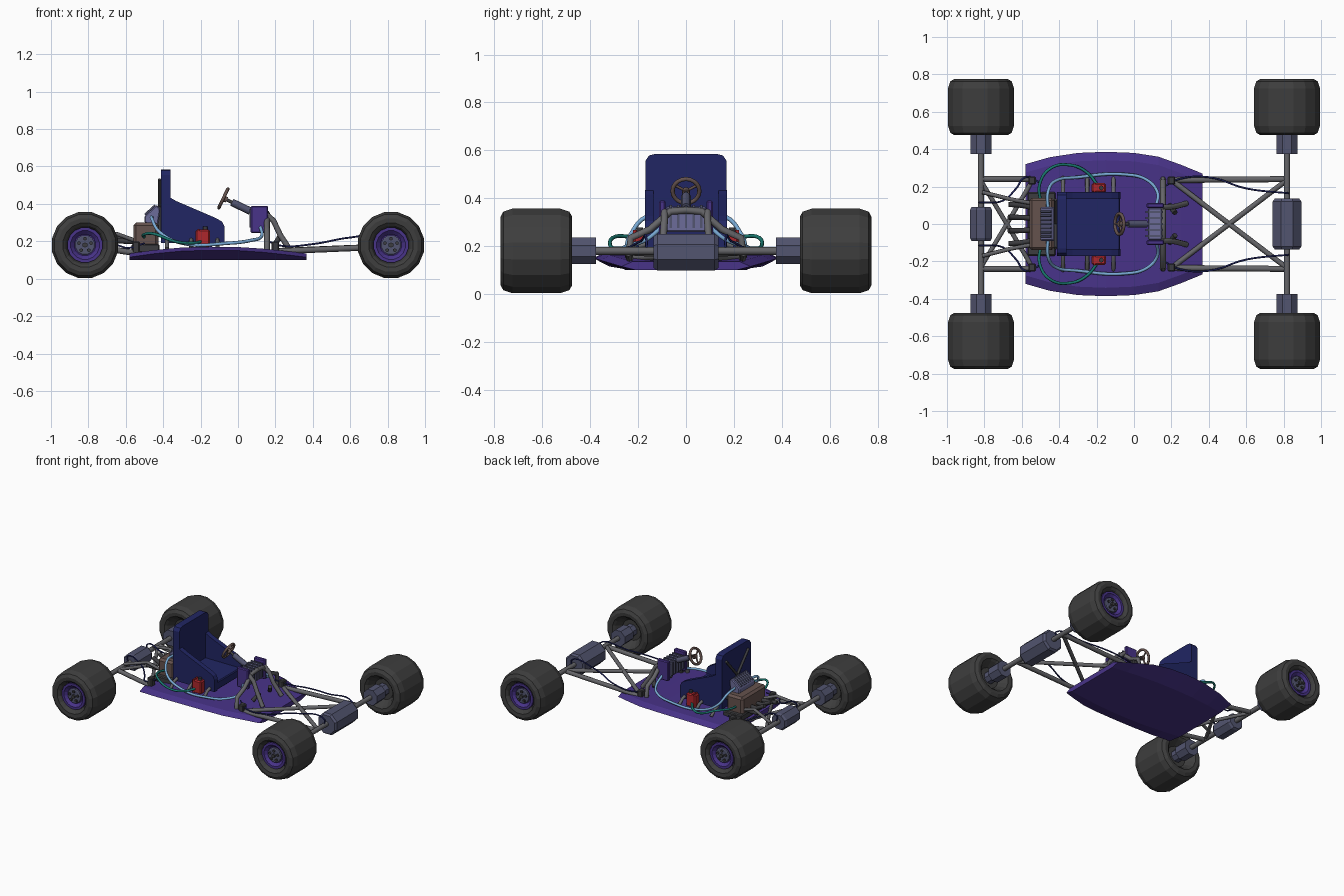
import bpy, bmesh, math
from mathutils import Vector

if "Cube" in bpy.data.objects:
    bpy.data.objects.remove(bpy.data.objects["Cube"])

def material(name, c):
    m = bpy.data.materials.new(name)
    m.diffuse_color = (*c, 1)
    m.use_nodes = True
    m.node_tree.nodes["Principled BSDF"].inputs["Base Color"].default_value = m.diffuse_color
    return m

PURPLE = material("purple", (.065, .033, .25))
NAVY = material("navy", (.015, .019, .125))
RUBBER = material("rubber", (.048, .048, .048))
STEEL = material("steel", (.13, .13, .14))
DARK = material("dark_steel", (.045, .045, .05))
CASE = material("casing", (.085, .09, .16))
LILAC = material("lilac", (.15, .15, .32))
RED = material("red", (.42, .02, .025))
BROWN = material("brown", (.13, .085, .075))
SKY = material("sky", (.19, .4, .66))
TEAL = material("teal", (.01, .19, .16))

def finish(name, bm, mat, bevel=0):
    bmesh.ops.recalc_face_normals(bm, faces=bm.faces)
    me = bpy.data.meshes.new(name)
    bm.to_mesh(me)
    bm.free()
    ob = bpy.data.objects.new(name, me)
    bpy.context.collection.objects.link(ob)
    me.materials.append(mat)
    if bevel:
        mod = ob.modifiers.new("bevel", 'BEVEL')
        mod.width, mod.segments = bevel, 1
    return ob

def loft(name, rings, mat, bevel=0):
    bm = bmesh.new()
    vs = [[bm.verts.new(p) for p in r] for r in rings]
    n = len(vs[0])
    for a, b in zip(vs, vs[1:]):
        for i in range(n):
            bm.faces.new((a[i], a[(i + 1) % n], b[(i + 1) % n], b[i]))
    bm.faces.new(vs[0])
    bm.faces.new(vs[-1])
    return finish(name, bm, mat, bevel)

def box(name, x, y, z, mat, bevel=.006):
    return loft(name, [[(x[0], b, z[0]), (x[1], b, z[0]), (x[1], b, z[1]), (x[0], b, z[1])] for b in y], mat, bevel)

def lathe(name, profile, centre, n, mat, s=1):
    # profile of (distance along y, radius)
    rings = []
    for d, r in profile:
        rings.append([(centre[0] + r * math.cos((i + .5) * math.tau / n), centre[1] + s * d,
                       centre[2] + r * math.sin((i + .5) * math.tau / n)) for i in range(n)])
    return loft(name, rings, mat)

def tube(name, pts, r, mat, soft=False, res=2):
    cu = bpy.data.curves.new(name, 'CURVE')
    cu.dimensions = '3D'
    cu.bevel_depth, cu.bevel_resolution, cu.use_fill_caps = r, res, True
    cu.resolution_u = 6
    sp = cu.splines.new('BEZIER' if soft else 'POLY')
    if soft:
        sp.bezier_points.add(len(pts) - 1)
        for p, c in zip(sp.bezier_points, pts):
            p.co = c
            p.handle_left_type = p.handle_right_type = 'AUTO'
    else:
        sp.points.add(len(pts) - 1)
        for p, c in zip(sp.points, pts):
            p.co = (*c, 1)
    ob = bpy.data.objects.new(name, cu)
    bpy.context.collection.objects.link(ob)
    cu.materials.append(mat)
    bpy.ops.object.select_all(action='DESELECT')
    ob.select_set(True)
    bpy.context.view_layer.objects.active = ob
    bpy.ops.object.convert(target='MESH')
    if soft:
        bpy.ops.object.shade_smooth()

def pair(name, pts, r, mat, soft=False):
    for s, side in ((1, "left"), (-1, "right")):
        tube(f"{name}_{side}", [(x, y * s, z) for x, y, z in pts], r, mat, soft)

# floor pan: flat bottom, flared pointed sides, shallow domed deck
rings = []
for x, tip, k in ((-.58, .32, 0), (-.45, .357, .5), (-.3, .38, .88), (-.15, .386, 1),
                  (0, .38, .95), (.13, .36, .72), (.25, .317, .38), (.365, .27, 0)):
    half = [(.25 - .04 * (1 - k), .1), (tip, .115 + .037 * k), (tip - .045, .135 + .036 * k)]
    rings.append([(x, y, z) for y, z in half] + [(x, -y, z) for y, z in reversed(half)])
loft("floor_pan", rings, PURPLE)

# wheels, axles and hubs
tyre = [(-.09, .075), (-.135, .105), (-.148, .12), (-.15, .145), (-.138, .167), (-.1, .18),
        (.1, .18), (.138, .167), (.15, .145), (.148, .12), (.135, .105), (.1, .092)]
for x, end in ((-.818, "rear"), (.818, "front")):
    tube(f"{end}_axle", [(x, -.56, .18), (x, .56, .18)], .017, STEEL)
    for s, side in ((1, "left"), (-1, "right")):
        c = (x, .625 * s, .18)
        tag = f"{end}_{side}"
        lathe(f"tyre_{tag}", tyre, c, 16, RUBBER, s)
        lathe(f"rim_{tag}", [(.09, .095), (.128, .095), (.128, .078), (.11, .06), (.105, .058)], c, 16, PURPLE, s)
        lathe(f"hub_cap_{tag}", [(.1, .054), (.118, .054), (.122, .048)], c, 12, CASE, s)
        lathe(f"hub_nut_{tag}", [(.11, .014), (.135, .014)], c, 6, DARK, s)
        for i in range(5):
            a = i * math.tau / 5 + math.pi / 2
            lathe(f"bolt_{tag}_{i}", [(.11, .01), (.131, .01)],
                  (x + .034 * math.cos(a), c[1], .18 + .034 * math.sin(a)), 6, DARK, s)
        lathe(f"bearing_{tag}", [(-.25, .06), (-.15, .06), (-.15, .045), (-.08, .045)], c, 8, CASE, s)

# drive housings in the middle of each axle
for name, x, r, w in (("front_housing", .818, .083, .135), ("rear_housing", -.818, .064, .09)):
    lathe(name, [(-w, r * .86), (-w + .015, r), (w - .015, r), (w, r * .86)], (x, 0, .175), 8, CASE)

# chassis tubes
pair("front_rail", [(.18, .235, .145), (.818, .24, .172)], .016, STEEL)
pair("front_cross", [(.2, .235, .15), (.818, -.235, .175)], .014, STEEL)
pair("rear_rail", [(-.818, .24, .18), (-.54, .24, .135)], .016, STEEL)
pair("rear_cross", [(-.818, .23, .18), (-.68, 0, .165), (-.55, -.22, .135)], .012, STEEL)
pair("rear_stay", [(-.81, .17, .2), (-.65, .13, .24), (-.54, .11, .2)], .011, STEEL)
for s, side in ((1, "left"), (-1, "right")):
    for x, end in ((-.545, "rear"), (.2, "front")):
        y = sorted((.21 * s, .255 * s))
        box(f"{end}_bracket_{side}", (x - .02, x + .02), y, (.125, .2), DARK)
    for x, i in ((-.38, 1), (-.25, 2), (-.11, 3)):
        tube(f"seat_foot_{side}_{i}", [(x, .14 * s, .215), (x, .2 * s, .2), (x, .25 * s, .16)], .011, STEEL)

# seat: back, base and sloping side panels
back = [(-.17, .19), (-.17, .555), (-.155, .578), (-.13, .585), (.13, .585), (.155, .578), (.17, .555), (.17, .19)]
loft("seat_back", [[(x, y, z) for y, z in back] for x in (-.412, -.36)], NAVY)
box("seat_base", (-.37, -.075), (-.15, .15), (.19, .25), NAVY)
panel = [(-.365, .19), (-.365, .435), (-.33, .415), (-.12, .325), (-.085, .305), (-.072, .28), (-.072, .19)]
for s, side in ((1, "left"), (-1, "right")):
    loft(f"seat_side_{side}", [[(x, s * y, z) for x, z in panel] for y in (.135, .172)], NAVY)
pair("seat_brace", [(-.42, -.12, .25), (-.42, .13, .53)], .009, DARK)

# steering wheel, column and mount
centre = Vector((-.078, 0, .43))
axis = Vector((-.9, 0, .43)).normalized()
up = Vector((.43, 0, .9)).normalized()
bpy.ops.mesh.primitive_torus_add(major_segments=20, minor_segments=8, major_radius=.056, minor_radius=.009,
                                 location=centre, rotation=(0, math.atan2(-.9, .43), 0))
wheel = bpy.context.object
wheel.name = "steering_wheel"
wheel.data.materials.append(BROWN)
bpy.ops.object.shade_smooth()
for i in range(3):
    a = i * math.tau / 3 + math.pi
    tube(f"steering_spoke_{i}", [centre, centre + .055 * (up * math.cos(a) + Vector((0, 1, 0)) * math.sin(a))], .006, BROWN)
tube("steering_hub", [centre + axis * .006, centre - axis * .02], .016, BROWN)
tube("steering_shaft", [centre, centre - axis * .24], .009, DARK)
tube("steering_column", [centre - axis * .05, centre - axis * .16], .02, CASE)
box("steering_box", (.075, .15), (-.085, .085), (.26, .365), LILAC)
for i in range(5):
    y = -.064 + .032 * i
    box(f"steering_fin_{i}", (.062, .156), (y - .005, y + .005), (.275, .372), CASE, 0)
for s, side in ((1, "left"), (-1, "right")):
    box(f"steering_cap_{side}", (.068, .16), sorted((.085 * s, .112 * s)), (.245, .39), PURPLE)
pair("steering_hoop", [(.155, 0, .35), (.155, .065, .345), (.155, .15, .27), (.155, .23, .235), (.155, .24, .15)], .015, STEEL)
pair("steering_leg", [(.15, .09, .345), (.19, .09, .31), (.225, .095, .235), (.28, .11, .15)], .015, STEEL)
pair("pedal", [(.22, .06, .22), (.19, .1, .17)], .014, DARK)

# engine, radiator and exhausts
box("engine", (-.56, -.425), (-.14, .14), (.165, .3), BROWN, .015)
box("engine_base", (-.57, -.42), (-.17, .17), (.14, .185), DARK)
rad = [(-.5, .3), (-.43, .27), (-.415, .37), (-.435, .395), (-.5, .335)]
loft("radiator", [[(x, y, z) for x, z in rad] for y in (-.09, .09)], LILAC, .006)
for i in range(7):
    y = -.066 + .022 * i
    tube(f"radiator_fin_{i}", [(-.498, y, .342), (-.442, y, .392)], .006, CASE)
for s, side in ((1, "left"), (-1, "right")):
    for i, y in enumerate((.035, .1)):
        tube(f"exhaust_{side}_{i}", [(-.55, y * s * .9, .2), (-.6, y * s, .2), (-.67, y * s * 1.05, .235 - .03 * i)], .014, DARK)

# red side tanks with caps
for s, side in ((1, "left"), (-1, "right")):
    y = sorted((.168 * s, .218 * s))
    box(f"tank_{side}", (-.228, -.15), y, (.165, .262), RED, .008)
    tube(f"tank_cap_{side}", [(-.175, .193 * s, .255), (-.175, .193 * s, .278)], .013, DARK)
    box(f"tank_strap_{side}", (-.215, -.205), sorted((.165 * s, .222 * s)), (.165, .267), RED, 0)

# hoses and cables
pair("coolant_hose", [(-.46, .08, .33), (-.46, .17, .32), (-.42, .23, .25), (-.3, .25, .19), (-.05, .265, .19),
                      (.07, .235, .205), (.125, .17, .225), (.12, .1, .28)], .009, SKY, True)
pair("fuel_hose", [(-.5, .12, .22), (-.505, .21, .235), (-.45, .295, .24), (-.34, .315, .2), (-.25, .275, .19),
                   (-.19, .2, .2)], .008, TEAL, True)
pair("front_cable", [(.16, .2, .2), (.24, .24, .175), (.4, .25, .185), (.6, .19, .22), (.82, .165, .225), (.82, .165, .19)], .005, NAVY, True)
pair("rear_cable", [(-.5, .22, .19), (-.58, .25, .165), (-.63, .19, .175), (-.7, .125, .2), (-.82, .115, .235), (-.82, .115, .19)], .005, NAVY, True)
